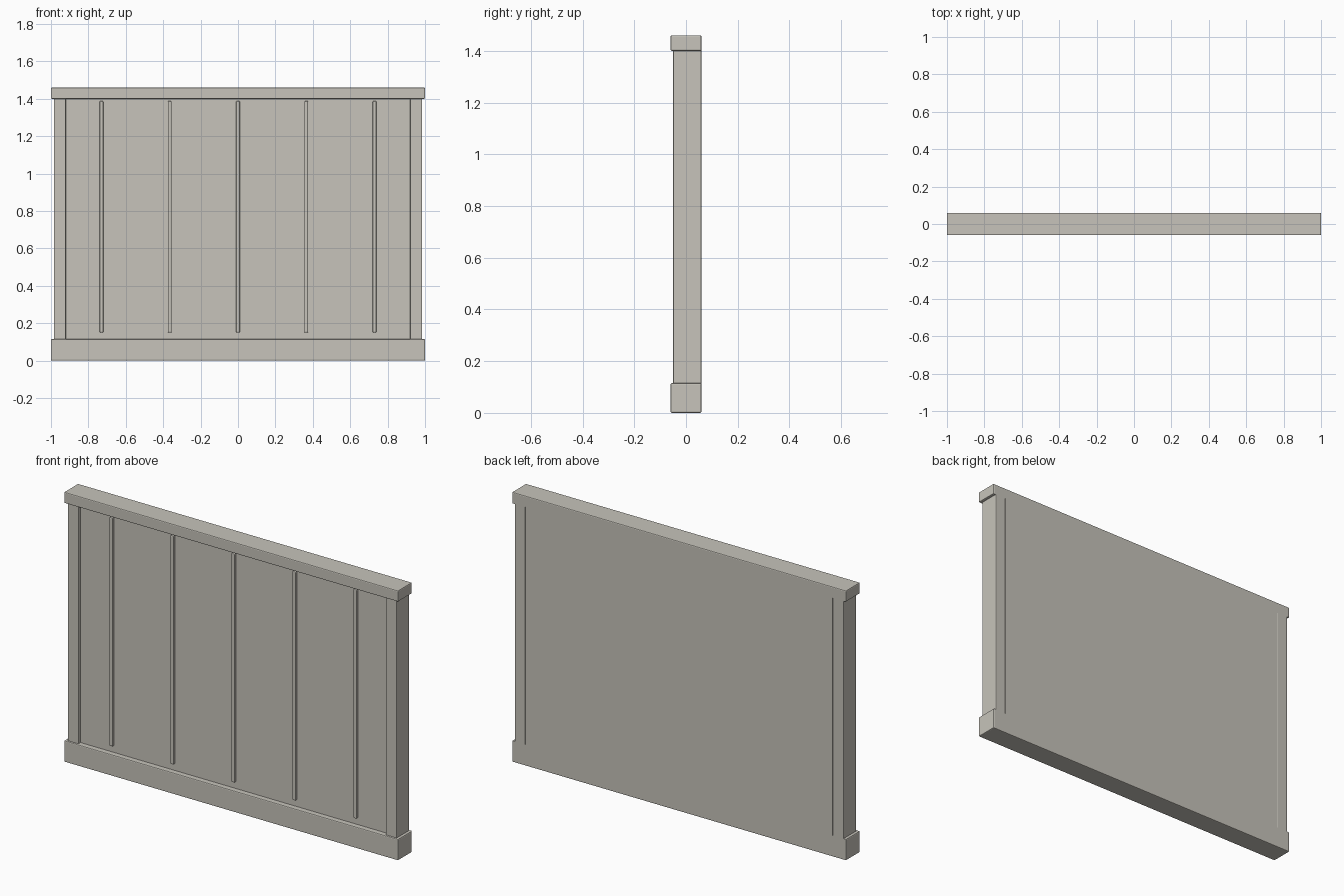
import bpy
import bmesh
from mathutils import Vector

cube = bpy.data.objects.get("Cube")
if cube:
    bpy.data.objects.remove(cube, do_unlink=True)

COLOUR = (0.57, 0.55, 0.495, 1)
paint = bpy.data.materials.new("warm_grey_paint")
paint.use_nodes = True
paint.diffuse_color = COLOUR
shader = paint.node_tree.nodes["Principled BSDF"]
shader.inputs["Base Color"].default_value = COLOUR
shader.inputs["Roughness"].default_value = 0.7

BACK = 0.06


def box(name, x, y, z, bevel=0.0, keep=lambda e: True):
    """Box spanning three (low, high) ranges; edges passing keep are bevelled."""
    bm = bmesh.new()
    bmesh.ops.create_cube(bm, size=1)
    for v in bm.verts:
        v.co = Vector([sum(r) / 2 + c * (r[1] - r[0]) for c, r in zip(v.co, (x, y, z))])
    if bevel:
        edges = [e for e in bm.edges if keep(e)]
        bmesh.ops.bevel(bm, geom=edges, offset=bevel, segments=2,
                        profile=0.5, affect='EDGES', clamp_overlap=True)
    mesh = bpy.data.meshes.new(name)
    bm.to_mesh(mesh)
    bm.free()
    mesh.materials.append(paint)
    obj = bpy.data.objects.new(name, mesh)
    bpy.context.collection.objects.link(obj)
    return obj


def off_seam(seam_z):
    """Leave the flush back seam against the wall square."""
    return lambda e: not all(abs(v.co.y - BACK) < 1e-4 and abs(v.co.z - seam_z) < 1e-4
                             for v in e.verts)


def upright(e):
    return abs(e.verts[0].co.z - e.verts[1].co.z) > 0.1


BASE_TOP, CAP_BOTTOM = 0.115, 1.40

# Skirting and top rail
box("base_rail", (-1, 1), (-0.06, BACK), (0, BASE_TOP), 0.005, off_seam(BASE_TOP))
box("top_rail", (-1, 1), (-0.06, BACK), (CAP_BOTTOM, 1.46), 0.005, off_seam(CAP_BOTTOM))

# Recessed wall panel
box("wall_panel", (-0.92, 0.92), (-0.032, BACK), (BASE_TOP, CAP_BOTTOM))

# End posts
for side, s in (("left", 1), ("right", -1)):
    box(side + "_post", sorted((s * 0.92, s * 0.985)), (-0.05, BACK),
        (BASE_TOP, CAP_BOTTOM), 0.004, upright)

# Thin raised battens, evenly spaced
for i in range(-2, 3):
    x = i * 0.365
    box(f"batten_{i + 3}", (x - 0.01, x + 0.01), (-0.045, -0.02), (0.15, 1.388), 0.005)
